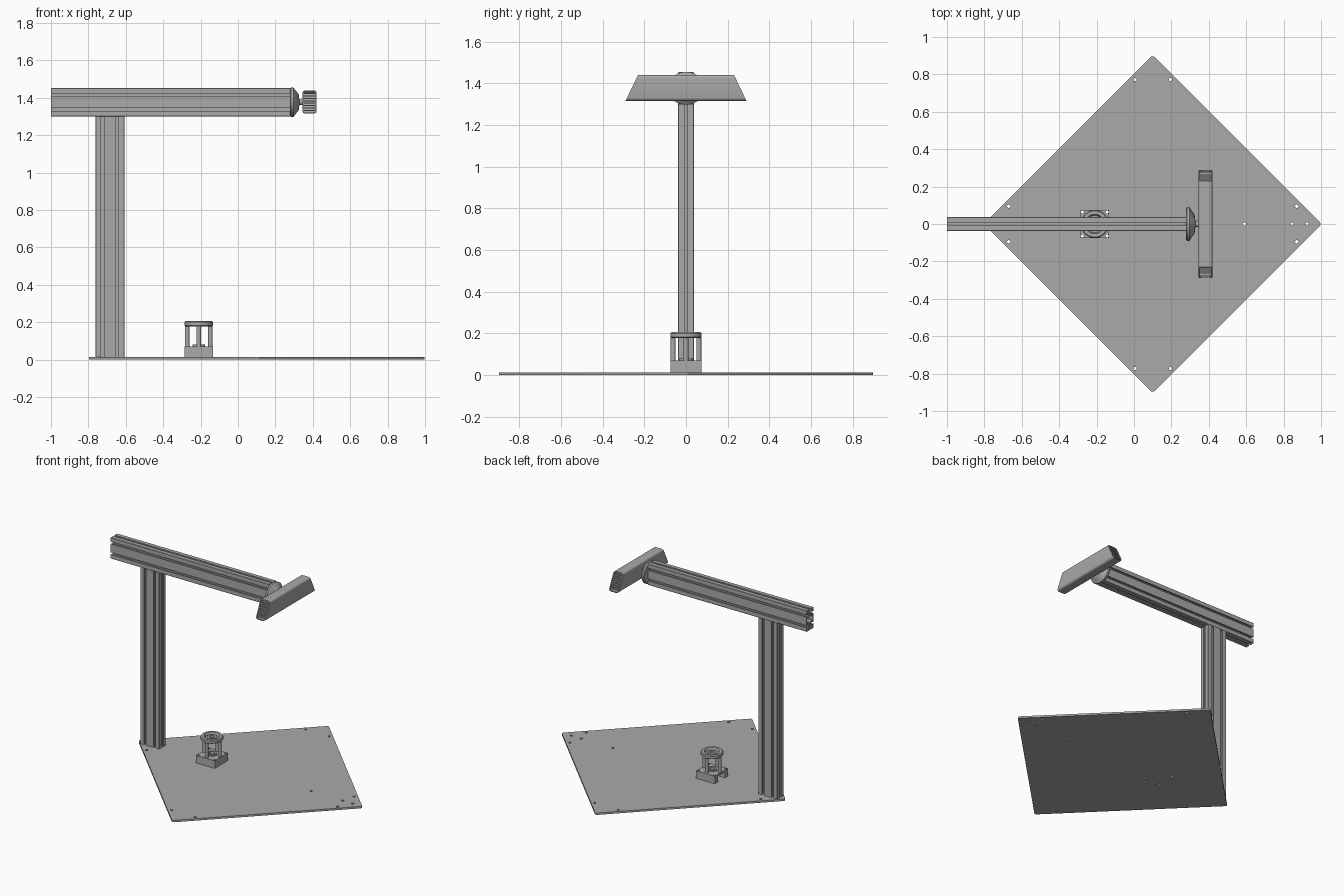
import bpy, bmesh, math
from mathutils import Matrix, Vector

cube = bpy.data.objects.get("Cube")
if cube:
    bpy.data.objects.remove(cube, do_unlink=True)

grey = bpy.data.materials.new("aluminium grey")
grey.use_nodes = True
COL = (0.4, 0.4, 0.4, 1)
grey.diffuse_color = COL
grey.node_tree.nodes["Principled BSDF"].inputs["Base Color"].default_value = COL
parts = []


def add(name, bm, matrix=Matrix()):
    bmesh.ops.remove_doubles(bm, verts=bm.verts, dist=1e-5)
    bmesh.ops.recalc_face_normals(bm, faces=bm.faces)
    bm.transform(matrix)
    me = bpy.data.meshes.new(name)
    bm.to_mesh(me)
    bm.free()
    me.materials.append(grey)
    ob = bpy.data.objects.new(name, me)
    bpy.context.collection.objects.link(ob)
    parts.append(ob)
    return ob


def extrude(name, loops, depth, matrix=Matrix()):
    """Extrude outline loops (the inner ones become holes) from 0 to depth."""
    cu = bpy.data.curves.new(name + " outline", "CURVE")
    cu.dimensions, cu.fill_mode, cu.extrude = "2D", "BOTH", depth / 2
    for pts in loops:
        sp = cu.splines.new("POLY")
        sp.points.add(len(pts) - 1)
        for p, q in zip(sp.points, pts):
            p.co = (q[0], q[1], 0, 1)
        sp.use_cyclic_u = True
    ob = bpy.data.objects.new(name + " outline", cu)
    bpy.context.collection.objects.link(ob)
    me = bpy.data.meshes.new_from_object(ob)
    bm = bmesh.new()
    bm.from_mesh(me)
    bpy.data.objects.remove(ob)
    bpy.data.curves.remove(cu)
    bpy.data.meshes.remove(me)
    return add(name, bm, matrix @ Matrix.Translation((0, 0, depth / 2)))


def circle(x, y, r, n=16):
    return [(x + r * math.cos(2 * math.pi * i / n), y + r * math.sin(2 * math.pi * i / n))
            for i in range(n)]


def rounded(corners, r, n=5):
    """Round every corner of a convex right-angled outline."""
    out = []
    for i, c in enumerate(corners):
        c = Vector(c)
        a = (Vector(corners[i - 1]) - c).normalized() * r
        b = (Vector(corners[(i + 1) % len(corners)]) - c).normalized() * r
        for k in range(n + 1):
            t = math.pi / 2 * k / n
            out.append(tuple(c + a * (1 - math.sin(t)) + b * (1 - math.cos(t))))
    return out


def rect(w, h, r):
    return rounded([(-w, -h), (w, -h), (w, h), (-w, h)], r)


def lathe(name, profile, matrix=Matrix(), n=40):
    """Revolve a closed (radius, height) profile about z."""
    bm = bmesh.new()
    vs = [bm.verts.new((r, 0, z)) for r, z in profile]
    es = [bm.edges.new((vs[i - 1], vs[i])) for i in range(len(vs))]
    bmesh.ops.spin(bm, geom=vs + es, cent=(0, 0, 0), axis=(0, 0, 1),
                   angle=2 * math.pi, steps=n)
    return add(name, bm, matrix)


# Double T-slot extrusion section, cells side by side along x
H = 0.0385
half_slot = [(-.2, 1), (-.2, .78), (-.5, .78), (-.5, .68), (-.25, .42)]
slot = half_slot + [(-x, y) for x, y in reversed(half_slot)]


def turned(pts, quarter, dx):
    for _ in range(quarter):
        pts = [(y, -x) for x, y in pts]
    return [((x + dx) * H, y * H) for x, y in pts]


e = 0.93
outline = turned([(-1, e), (-e, 1)], 0, -1) + turned(slot, 0, -1) + turned(slot, 0, 1)
outline += turned([(e, 1), (1, e)], 0, 1) + turned(slot, 1, 1)
outline += turned([(1, -e), (e, -1)], 0, 1) + turned(slot, 2, 1) + turned(slot, 2, -1)
outline += turned([(-e, -1), (-1, -e)], 0, -1) + turned(slot, 3, -1)
cavity = [(x * H, y * H) for x, y in
          [(-.4, -.85), (.4, -.85), (.4, -.5), (.62, -.2), (.62, .2), (.4, .5),
           (.4, .85), (-.4, .85), (-.4, .5), (-.62, .2), (-.62, -.2), (-.4, -.5)]]
section = [outline, cavity, circle(-H, 0, .19 * H), circle(H, 0, .19 * H)]

T = 0.014
ARM_Z = 1.376
extrude("post", section, 1.30 - T, Matrix.Translation((-0.685, 0, T)))
extrude("arm", section, 1.28,
        Matrix.Translation((-1, 0, ARM_Z)) @ Matrix.Rotation(math.pi / 2, 4, "Y"))

# Base plate: a square turned on its corner, with screw holes
GX = -0.21
holes = [(.59, 0), (.845, 0), (.925, 0)]
for s in (-1, 1):
    holes += [(.005, s * .772), (.195, s * .772), (-.67, s * .095), (.87, s * .095)]
    holes += [(GX - .066, s * .064), (GX + .066, s * .064)]
diamond = rounded([(1.003, 0), (.1, .903), (-.803, 0), (.1, -.903)], 0.015)
extrude("base_plate", [diamond] + [circle(x, y, .009) for x, y in holes], T)

# Small fixture: block open to one side, four rods and a ring
B = 0.075
screw = [circle(sx * .066, sy * .064, .008) for sx in (-1, 1) for sy in (-1, 1)]
u_shape = [(-B, -B), (B, -B), (B, B), (-B, B), (-B, .04), (.025, .04), (.025, -.04), (-B, -.04)]
square = [(-B, -B), (B, -B), (B, B), (-B, B)]
extrude("fixture_block", [u_shape] + screw, .042, Matrix.Translation((GX, 0, T)))
extrude("fixture_block_top", [square, circle(0, 0, .02)] + screw, .014,
        Matrix.Translation((GX, 0, T + .042)))
lathe("fixture_collar", [(.02, .07), (.034, .07), (.034, .08), (.02, .08)],
      Matrix.Translation((GX, 0, 0)))
for i in range(4):
    a = i * math.pi / 2
    extrude("fixture_rod", [circle(0, 0, .012)], .11,
            Matrix.Translation((GX + .062 * math.cos(a), .062 * math.sin(a), .069)))
lathe("fixture_ring",
      [(.018, .178), (.07, .178), (B, .183), (B, .2), (.07, .206), (.052, .206),
       (.046, .19), (.034, .19), (.034, .198), (.018, .198)], Matrix.Translation((GX, 0, 0)))

# Swivel mount on the arm's end
mount = (Matrix.Translation((.278, 0, ARM_Z)) @ Matrix.Rotation(math.pi / 2, 4, "Y")
         @ Matrix.Diagonal((.87, 1, 1, 1)))
lathe("swivel_mount", [(0, 0), (.085, 0), (.09, .006), (.09, .018), (.05, .046),
                       (.018, .05), (.014, .08), (0, .08)], mount)

# Sensor head: rounded bar with sloping, recessed ends
HX, HZ, HW, HH = .3825, 1.3775, .0385, .0625


def end_y(z):
    return .26 - z * .48


bm = bmesh.new()
loop = rect(HW, HH, .016)
rings = [[bm.verts.new((x, s * end_y(z), z)) for x, z in loop] for s in (-1, 1)]
for i in range(len(loop)):
    bm.faces.new((rings[0][i - 1], rings[0][i], rings[1][i], rings[1][i - 1]))
caps = [bm.faces.new(r) for r in rings]
bmesh.ops.recalc_face_normals(bm, faces=bm.faces)
bmesh.ops.inset_individual(bm, faces=caps, thickness=.006)
bmesh.ops.inset_individual(bm, faces=caps, thickness=.001, depth=-.012)
add("sensor_head", bm, Matrix.Translation((HX, 0, HZ)))

# Grille slats across both recessed ends
bm = bmesh.new()
for s in (-1, 1):
    for i in range(8):
        z = -.046 + i * .0131
        m = Matrix.Translation((HX, s * (end_y(z) - .008), HZ + z))
        bmesh.ops.create_cube(bm, size=1, matrix=m @ Matrix.Diagonal((.064, .014, .006, 1)))
add("grille_slats", bm)

bpy.ops.object.select_all(action="DESELECT")
for ob in parts:
    ob.select_set(True)
bpy.context.view_layer.objects.active = parts[0]
bpy.ops.object.shade_smooth_by_angle(angle=math.radians(30))
